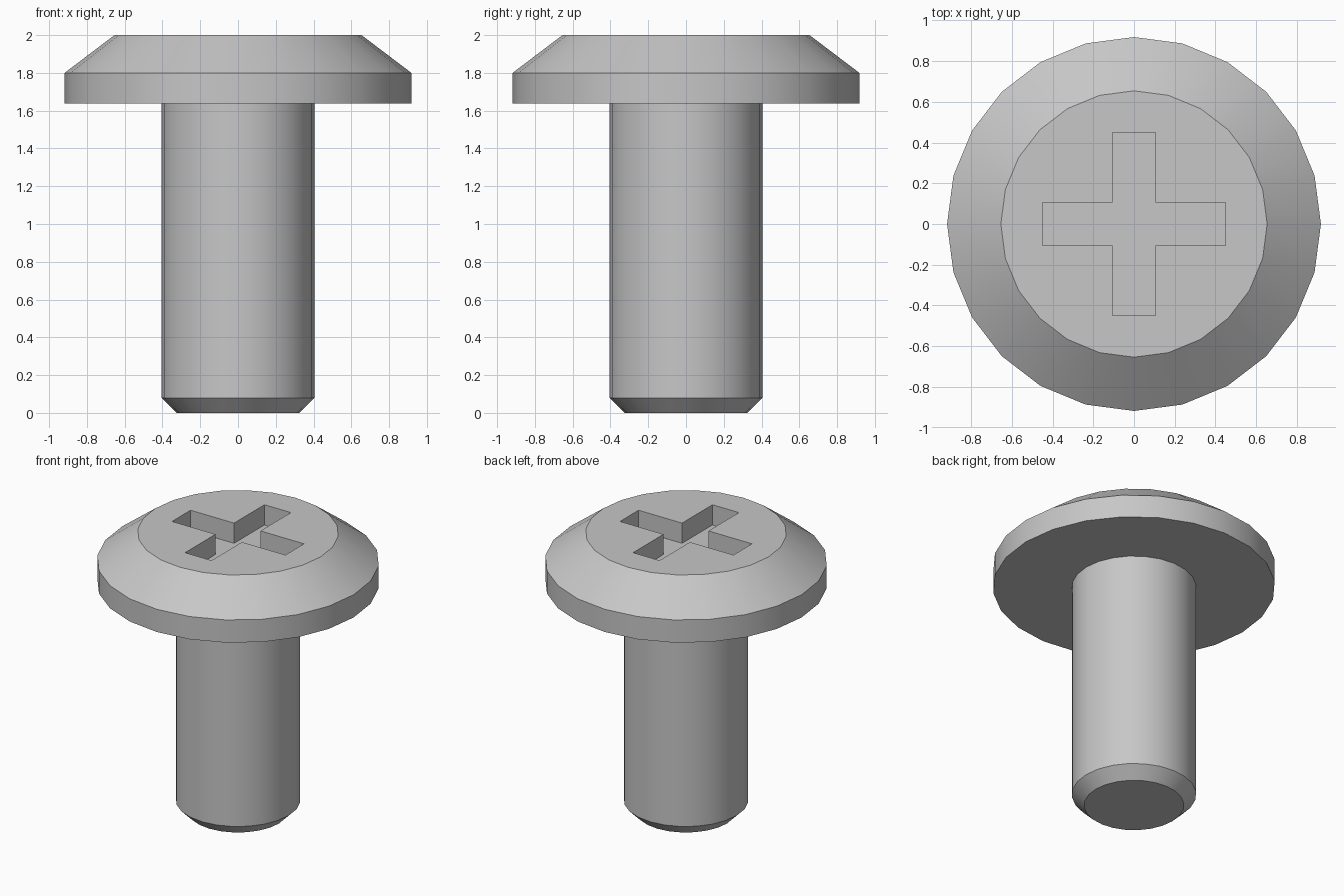
import bpy
import bmesh
from math import cos, sin, pi, radians

SIDES = 24

default = bpy.data.objects.get("Cube")
if default:
    bpy.data.objects.remove(default, do_unlink=True)

steel = bpy.data.materials.new("grey steel")
steel.use_nodes = True
colour = (0.57, 0.57, 0.57, 1)
steel.diffuse_color = colour
steel.node_tree.nodes["Principled BSDF"].inputs["Base Color"].default_value = colour


def finish(name, bm):
    """Turn a bmesh into a named steel object."""
    bmesh.ops.recalc_face_normals(bm, faces=bm.faces)
    mesh = bpy.data.meshes.new(name)
    bm.to_mesh(mesh)
    bm.free()
    mesh.materials.append(steel)
    obj = bpy.data.objects.new(name, mesh)
    bpy.context.collection.objects.link(obj)
    return obj


def lathe(name, profile):
    """Closed turned solid from (radius, height) points, bottom to top."""
    bm = bmesh.new()
    rings = [[bm.verts.new((r * cos(2 * pi * i / SIDES), r * sin(2 * pi * i / SIDES), z))
              for i in range(SIDES)] for r, z in profile]
    for low, high in zip(rings, rings[1:]):
        for i in range(SIDES):
            j = (i + 1) % SIDES
            bm.faces.new((low[i], low[j], high[j], high[i]))
    bm.faces.new(rings[0][::-1])
    bm.faces.new(rings[-1])
    return finish(name, bm)


def cross_prism(name, arm, half, bottom, top):
    """Plus-shaped prism, one quarter outline turned four times."""
    bm = bmesh.new()
    outline = []
    for k in range(4):
        c, s = round(cos(k * pi / 2)), round(sin(k * pi / 2))
        for x, y in ((arm, -half), (arm, half), (half, half)):
            outline.append(bm.verts.new((x * c - y * s, x * s + y * c, bottom)))
    base = bm.faces.new(outline)
    extruded = bmesh.ops.extrude_face_region(bm, geom=[base])["geom"]
    verts = [v for v in extruded if isinstance(v, bmesh.types.BMVert)]
    bmesh.ops.translate(bm, verts=verts, vec=(0, 0, top - bottom))
    return finish(name, bm)


def activate(obj):
    bpy.ops.object.select_all(action='DESELECT')
    obj.select_set(True)
    bpy.context.view_layer.objects.active = obj


# Shaft with chamfered tip, seated just inside the head
shaft = lathe("shaft", [(0.325, 0), (0.405, 0.08), (0.405, 1.65)])

# Head with straight rim and sloped shoulder
head = lathe("head", [(0.918, 1.637), (0.918, 1.8), (0.654, 2)])

# Cross-shaped driver recess
cutter = cross_prism("recess_cutter", 0.45, 0.105, 1.855, 2.1)
cutter.hide_render = True
recess = head.modifiers.new("driver recess", 'BOOLEAN')
recess.operation = 'DIFFERENCE'
recess.solver = 'EXACT'
recess.object = cutter
activate(head)
bpy.ops.object.modifier_apply(modifier=recess.name)
bpy.data.objects.remove(cutter, do_unlink=True)

for part in (shaft, head):
    activate(part)
    bpy.ops.object.shade_smooth_by_angle(angle=radians(30))
